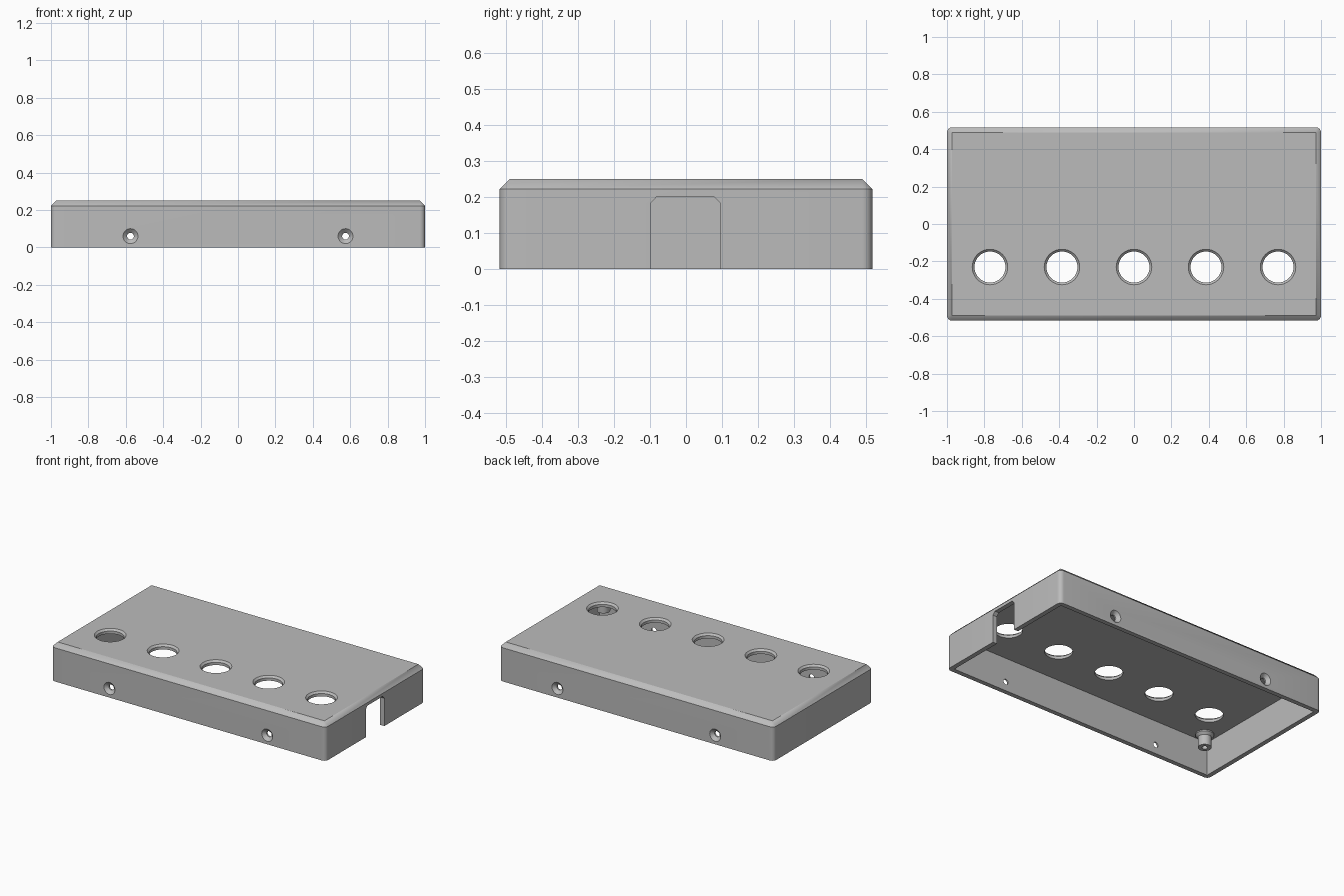
import bpy, bmesh, math
from mathutils import Matrix, Vector

if "Cube" in bpy.data.objects:
    bpy.data.objects.remove(bpy.data.objects["Cube"])

HX, HY, H = 1.0, 0.517, 0.25      # half length, half depth, height
WALL, CH = 0.03, 0.028            # wall thickness, top chamfer / corner radius

grey = bpy.data.materials.new("grey plastic")
grey.diffuse_color = (0.5, 0.5, 0.5, 1)
grey.use_nodes = True
grey.node_tree.nodes["Principled BSDF"].inputs["Base Color"].default_value = grey.diffuse_color


def finish(name, bm):
    bmesh.ops.remove_doubles(bm, verts=bm.verts, dist=1e-5)
    bmesh.ops.recalc_face_normals(bm, faces=bm.faces)
    me = bpy.data.meshes.new(name)
    bm.to_mesh(me)
    bm.free()
    me.materials.append(grey)
    ob = bpy.data.objects.new(name, me)
    bpy.context.collection.objects.link(ob)
    return ob


def loft(name, rings):
    """Closed solid through rings that share a point count."""
    bm = bmesh.new()
    vs = [[bm.verts.new(p) for p in ring] for ring in rings]
    n = len(rings[0])
    for a, b in zip(vs, vs[1:]):
        for i in range(n):
            j = (i + 1) % n
            bm.faces.new((a[i], a[j], b[j], b[i]))
    bm.faces.new(vs[0][::-1])
    bm.faces.new(vs[-1])
    return finish(name, bm)


def lathe(name, profile, matrix, n=40):
    """Solid of revolution from (radius, height) pairs."""
    return loft(name, [[matrix @ Vector((r * math.cos(t), r * math.sin(t), z))
                        for t in (2 * math.pi * i / n for i in range(n))]
                       for r, z in profile])


def rounded(inset, r, z, steps=6):
    pts = []
    for k, (sx, sy) in enumerate(((1, 1), (-1, 1), (-1, -1), (1, -1))):
        for i in range(steps + 1):
            t = math.pi / 2 * (k + i / steps)
            pts.append((sx * (HX - inset - r) + r * math.cos(t),
                        sy * (HY - inset - r) + r * math.sin(t), z))
    return pts


def box_ring(x, y, z):
    return [(x, y, z), (-x, y, z), (-x, -y, z), (x, -y, z)]


# Outer shell: rounded upright corners, chamfered lid edge
case = loft("enclosure", [rounded(0, CH, 0), rounded(0, CH, H - CH), rounded(CH, 0, H)])

# Hollow interior, open at the bottom
cutters = [loft("cavity_cutter", [box_ring(HX - WALL, HY - WALL, -0.1),
                                  box_ring(HX - WALL, HY - WALL, H - WALL)])]

# Five chamfered holes through the lid
for i in range(-2, 3):
    cutters.append(lathe("lid_hole_cutter",
                         [(0.083, -0.06), (0.083, -0.012), (0.095, 0), (0.095, 0.05)],
                         Matrix.Translation((i * 0.385, -0.23, H)), 48))

# Countersunk screw holes in the front and back walls
for sx in (-1, 1):
    for sy in (-1, 1):
        m = Matrix.Translation((sx * 0.575, sy * HY, 0.06)) @ Matrix.Rotation(-sy * math.pi / 2, 4, 'X')
        cutters.append(lathe("screw_hole_cutter",
                             [(0.018, -0.06), (0.018, -0.02), (0.04, 0), (0.04, 0.05)], m, 32))

# Cable slot in the right wall
slot = [(-0.098, -0.1), (0.095, -0.1), (0.095, 0.183), (0.077, 0.202), (-0.08, 0.202), (-0.098, 0.183)]
cutters.append(loft("cable_slot_cutter", [[(x, y, z) for y, z in slot] for x in (0.9, 1.1)]))

bpy.context.view_layer.objects.active = case
for c in cutters:
    c.hide_render = True
    mod = case.modifiers.new("cut", 'BOOLEAN')
    mod.operation, mod.solver, mod.object = 'DIFFERENCE', 'EXACT', c
    bpy.ops.object.modifier_apply(modifier=mod.name)
for c in cutters:
    bpy.data.objects.remove(c)

# Screw posts hanging from the lid near each corner, each with a blind bore
parts = [case]
for sx in (-1, 1):
    for sy in (-1, 1):
        parts.append(lathe("screw_post",
                           [(0.055, 0.225), (0.055, 0.212), (0.04, 0.197), (0.04, 0.13),
                            (0.017, 0.13), (0.017, 0.2)],
                           Matrix.Translation((sx * 0.895, sy * 0.42, 0)), 32))

for ob in parts:
    bpy.ops.object.select_all(action='DESELECT')
    ob.select_set(True)
    bpy.context.view_layer.objects.active = ob
    bpy.ops.object.shade_smooth_by_angle(angle=math.radians(30))
